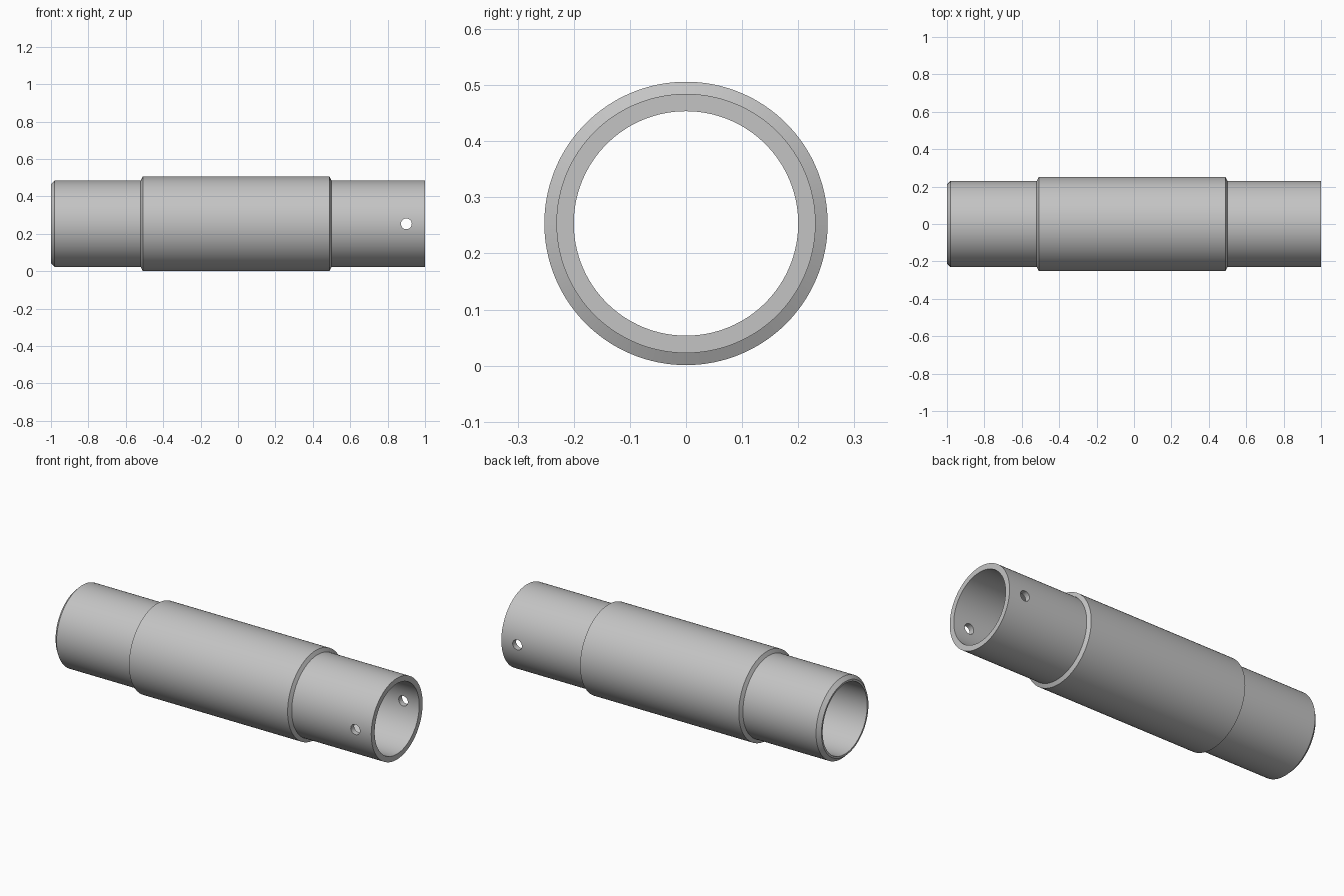
import bpy
import bmesh
from math import pi, radians
from mathutils import Matrix

cube = bpy.data.objects.get("Cube")
if cube:
    bpy.data.objects.remove(cube, do_unlink=True)

AXIS_Z = 0.2535      # height of the pipe axis
SEGMENTS = 128
BORE, TUBE, COLLAR = 0.2, 0.231, 0.2525

metal = bpy.data.materials.new("grey_metal")
metal.use_nodes = True
grey = (0.55, 0.55, 0.55, 1)
metal.diffuse_color = grey
metal.node_tree.nodes["Principled BSDF"].inputs["Base Color"].default_value = grey


def add_object(name, bm):
    mesh = bpy.data.meshes.new(name)
    bm.to_mesh(mesh)
    bm.free()
    obj = bpy.data.objects.new(name, mesh)
    bpy.context.collection.objects.link(obj)
    obj.location.z = AXIS_Z
    return obj


def lathe_x(name, profile):
    """Revolve a closed (x, radius) profile around the x axis."""
    bm = bmesh.new()
    verts = [bm.verts.new((x, 0, r)) for x, r in profile]
    edges = [bm.edges.new((a, b)) for a, b in zip(verts, verts[1:] + verts[:1])]
    bmesh.ops.spin(bm, geom=verts + edges, cent=(0, 0, 0), axis=(1, 0, 0),
                   angle=2 * pi, steps=SEGMENTS)
    bmesh.ops.remove_doubles(bm, verts=bm.verts, dist=0.0001)
    bmesh.ops.recalc_face_normals(bm, faces=bm.faces)
    return add_object(name, bm)


# Stepped sleeve: chamfered end, bevelled collar, plain end, bore.
# The extra rings beside the pin holes keep the shading clean.
sleeve = lathe_x("stepped_sleeve", [
    (-1, BORE), (-1, 0.211), (-0.98, TUBE),
    (-0.52, TUBE), (-0.509, COLLAR),
    (0.489, COLLAR), (0.5, TUBE),
    (0.85, TUBE), (0.95, TUBE), (1, TUBE),
    (1, BORE), (0.95, BORE), (0.85, BORE),
])
sleeve.data.materials.append(metal)

# Cross-drilled pin holes near the plain end
bm = bmesh.new()
bmesh.ops.create_cone(bm, cap_ends=True, segments=32, radius1=0.029, radius2=0.029,
                      depth=0.7, matrix=Matrix.Translation((0.9, 0, 0)) @ Matrix.Rotation(radians(90), 4, "X"))
drill = add_object("pin_hole_cutter", bm)
drill.data.materials.append(metal)
drill.hide_render = True

cut = sleeve.modifiers.new("pin_holes", "BOOLEAN")
cut.operation = "DIFFERENCE"
cut.solver = "EXACT"
cut.object = drill

bpy.ops.object.select_all(action="DESELECT")
sleeve.select_set(True)
bpy.context.view_layer.objects.active = sleeve
bpy.ops.object.modifier_apply(modifier=cut.name)
bpy.data.objects.remove(drill, do_unlink=True)
bpy.ops.object.shade_smooth_by_angle(angle=radians(30))
